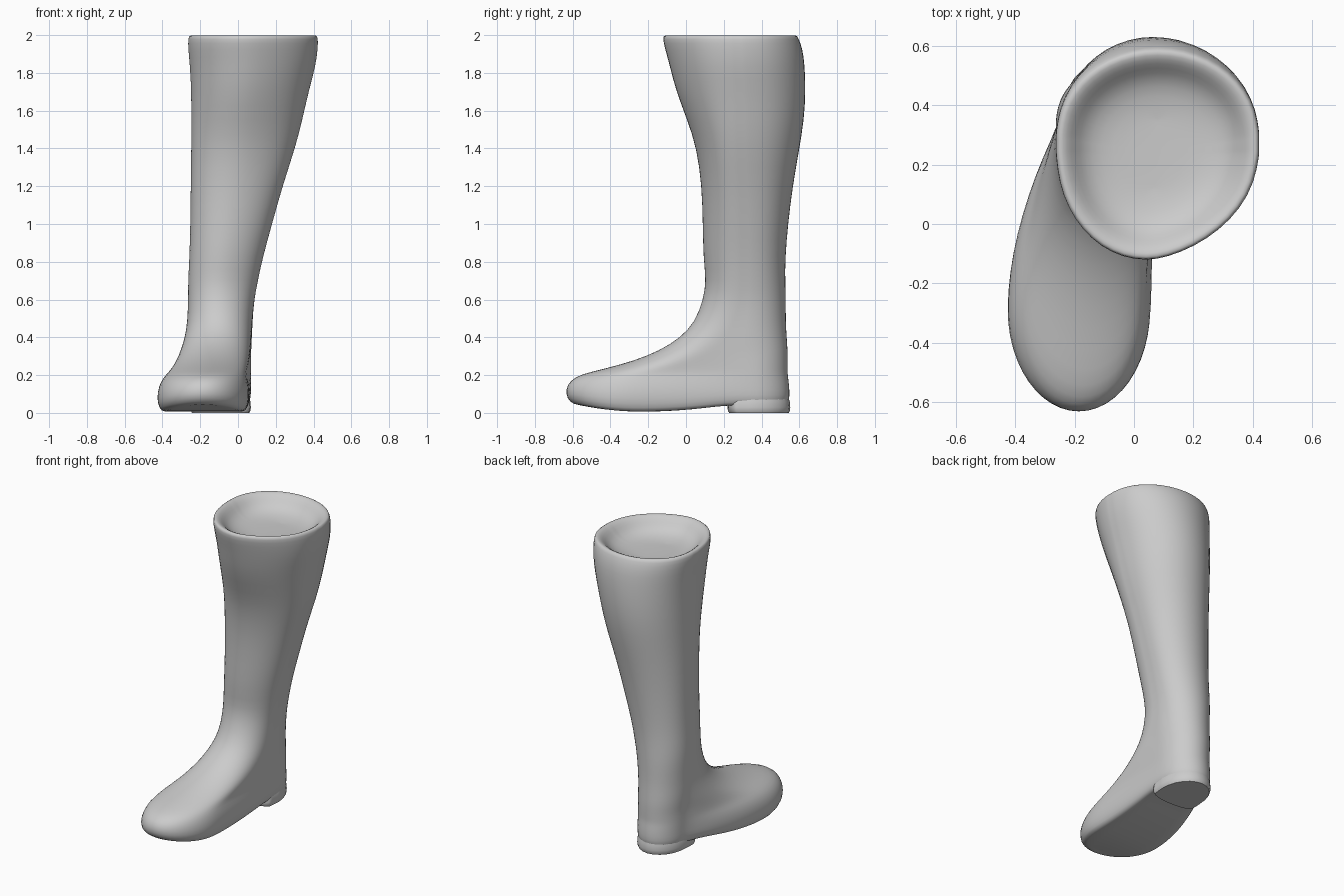
import bpy, math

if "Cube" in bpy.data.objects:
    bpy.data.objects.remove(bpy.data.objects["Cube"])

ARC, SIDE = 6, 5   # points per quarter arc / along each straight side

# Horizontal slices of the foot:
# z, front y, front centre y, left x, right x, back centre y, left x, right x, back y
FOOT = [
    (0.00, -0.60, -0.28, -0.405, 0.035, 0.35, -0.235, 0.05, 0.535),
    (0.04, -0.635, -0.30, -0.43, 0.055, 0.35, -0.25, 0.068, 0.55),
    (0.11, -0.64, -0.28, -0.43, 0.06, 0.35, -0.25, 0.07, 0.55),
    (0.17, -0.62, -0.25, -0.41, 0.05, 0.35, -0.25, 0.07, 0.545),
    (0.205, -0.56, -0.20, -0.38, 0.042, 0.35, -0.25, 0.07, 0.54),
    (0.235, -0.43, -0.10, -0.353, 0.048, 0.35, -0.25, 0.07, 0.54),
    (0.275, -0.28, 0.01, -0.328, 0.057, 0.35, -0.25, 0.07, 0.54),
    (0.33, -0.14, 0.11, -0.304, 0.065, 0.35, -0.255, 0.07, 0.54),
    (0.40, -0.03, 0.18, -0.282, 0.069, 0.34, -0.26, 0.074, 0.535),
    (0.48, 0.045, 0.24, -0.268, 0.074, 0.34, -0.26, 0.077, 0.53),
]
# Slices of the shaft: z, front y, left x, right x, back y
SHAFT = [
    (0.60, 0.09, -0.264, 0.085, 0.53),
    (0.70, 0.105, -0.264, 0.105, 0.527),
    (0.82, 0.09, -0.257, 0.13, 0.527),
    (1.00, 0.087, -0.252, 0.18, 0.542),
    (1.20, 0.082, -0.25, 0.235, 0.567),
    (1.40, 0.055, -0.247, 0.302, 0.603),
    (1.55, 0.005, -0.247, 0.34, 0.628),
    (1.70, -0.055, -0.247, 0.373, 0.637),
    (1.84, -0.09, -0.254, 0.412, 0.632),
    (1.93, -0.115, -0.264, 0.422, 0.62),
    (1.985, -0.128, -0.264, 0.424, 0.598),
]


def sole_lift(y):
    """Height of the underside: toe spring in front, arch before the heel."""
    if y < -0.25:
        return 0.006 + 0.045 * ((-0.25 - y) / 0.38) ** 2
    return 0.006 + 0.034 * min(1, (y + 0.25) / 0.47) ** 2


def ring(z, yf, cf, xlf, xrf, cb, xlb, xrb, yb, lift=True):
    """Closed outline starting at the front tip, right side first."""
    right, left = [], []
    skew = 0.02 * z if z > 0.5 else 0            # shin sits left of the middle
    bow = 1.8                                    # outer side bulges at the ball
    pinch = 1 + 0.12 * z if z > 0.5 else 1
    for out, xf, xb, p, w in ((right, xrf, xrb, pinch, 1), (left, xlf, xlb, 1, bow)):
        mf, mb = (xlf + xrf) / 2 - skew, (xlb + xrb) / 2
        for i in range(ARC + 1):
            a = math.pi / 2 * i / ARC
            out.append((mf + (xf - mf) * math.sin(a) ** p, cf - (cf - yf) * math.cos(a)))
        for i in range(1, SIDE):
            t = i / SIDE
            out.append((xf + (xb - xf) * t ** w, cf + (cb - cf) * t))
        for i in range(ARC + 1):
            a = math.pi / 2 * i / ARC
            out.append((mb + (xb - mb) * math.cos(a), cb + (yb - cb) * math.sin(a)))
    pts = right + left[-2:0:-1]
    fade = max(0, 1 - z / 0.15) if lift else 0
    return [(x, y, z + sole_lift(y) * fade) for x, y in pts]


def inset(r, s, z=None):
    cx = (min(p[0] for p in r) + max(p[0] for p in r)) / 2
    cy = (min(p[1] for p in r) + max(p[1] for p in r)) / 2
    return [(cx + (x - cx) * s, cy + (y - cy) * s, pz if z is None else z)
            for x, y, pz in r]


def loft(name, rings):
    n = len(rings[0])
    verts = [p for r in rings for p in r]
    faces = [(k * n + i, k * n + (i + 1) % n, (k + 1) * n + (i + 1) % n, (k + 1) * n + i)
             for k in range(len(rings) - 1) for i in range(n)]
    # close both ends with strips joining left to right
    for base, flip in ((0, True), ((len(rings) - 1) * n, False)):
        for i in range(n // 2):
            f = list(dict.fromkeys([i, i + 1, n - i - 1, (n - i) % n]))
            f = [base + v for v in f]
            faces.append(tuple(reversed(f)) if flip else tuple(f))
    me = bpy.data.meshes.new(name)
    me.from_pydata(verts, [], faces)
    me.update()
    ob = bpy.data.objects.new(name, me)
    bpy.context.collection.objects.link(ob)
    bpy.ops.object.select_all(action='DESELECT')
    ob.select_set(True)
    bpy.context.view_layer.objects.active = ob
    return ob


# Boot body: sole, foot, shaft, rounded rim and shallow bowl on top
foot = [ring(*r) for r in FOOT]
shaft = [ring(z, yf, c - 0.04, xl, xr, c + 0.04, xl, xr, yb)
         for z, yf, xl, xr, yb in SHAFT
         for c in [0.31 - 0.04 * max(0, z - 1)]]
rim = shaft[-1]
bowl = [inset(rim, s, z) for s, z in
        ((0.97, 2.002), (0.89, 1.993), (0.81, 1.965), (0.72, 1.93), (0.56, 1.905), (0.32, 1.895))]
boot = loft("boot_body", [inset(foot[0], 0.93)] + foot + shaft + bowl)
sub = boot.modifiers.new("smooth", 'SUBSURF')
sub.levels = sub.render_levels = 1
bpy.ops.object.shade_smooth()

# Low heel block under the back of the foot
heel_shape = (0.22, 0.265, -0.252, 0.062, 0.35, -0.248, 0.068, 0.552)
heel_ring = ring(0.03, *heel_shape, lift=False)
heel = loft("heel", [inset(heel_ring, 0.95, 0.0), inset(heel_ring, 0.99, 0.012),
                     heel_ring, inset(heel_ring, 0.985, 0.06), inset(heel_ring, 0.93, 0.09)])
bpy.ops.object.shade_smooth_by_angle(angle=math.radians(50))
